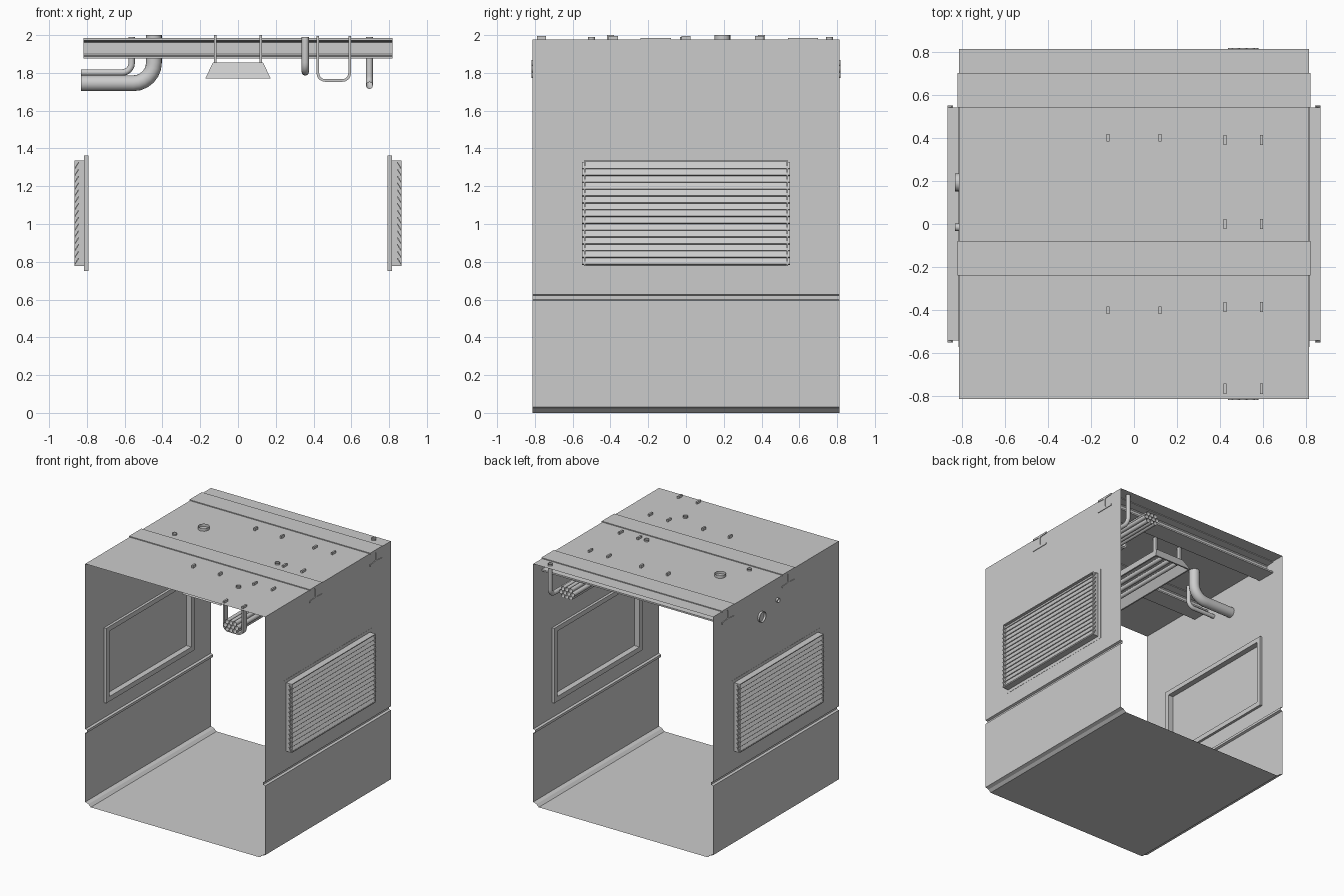
import bpy, bmesh, math
from mathutils import Vector

if "Cube" in bpy.data.objects:
    bpy.data.objects.remove(bpy.data.objects["Cube"])

W, D, CEIL = 0.813, 0.812, 1.977


def finish(name, bm, smooth=False, normals=True):
    bmesh.ops.remove_doubles(bm, verts=bm.verts, dist=1e-5)
    if normals:
        bmesh.ops.recalc_face_normals(bm, faces=bm.faces)
    me = bpy.data.meshes.new(name)
    bm.to_mesh(me)
    bm.free()
    ob = bpy.data.objects.new(name, me)
    bpy.context.collection.objects.link(ob)
    if smooth:
        bpy.ops.object.select_all(action='DESELECT')
        bpy.context.view_layer.objects.active = ob
        ob.select_set(True)
        bpy.ops.object.shade_smooth_by_angle(angle=math.radians(40))
    return ob


def face(bm, pts):
    bm.faces.new([bm.verts.new(p) for p in pts])


def prism(bm, outline, a, b, axis):
    """Extrude a 2D outline: (x,z) along y, or (y,z) along x."""
    def at(p, t):
        return (p[0], t, p[1]) if axis == 'y' else (t, p[0], p[1])
    lo = [bm.verts.new(at(p, a)) for p in outline]
    hi = [bm.verts.new(at(p, b)) for p in outline]
    bm.faces.new(lo)
    bm.faces.new(hi[::-1])
    n = len(outline)
    for i in range(n):
        j = (i + 1) % n
        bm.faces.new((lo[i], lo[j], hi[j], hi[i]))


def loft(bm, loops, cap_first=True, cap_last=True):
    rings = [[bm.verts.new(p) for p in lp] for lp in loops]
    for r, q in zip(rings, rings[1:]):
        n = len(r)
        for i in range(n):
            j = (i + 1) % n
            bm.faces.new((r[i], r[j], q[j], q[i]))
    if cap_first:
        bm.faces.new(rings[0][::-1])
    if cap_last:
        bm.faces.new(rings[-1])


def fillet(pts, r, n=6):
    """Round the inner corners of an open path of right angles."""
    pts = [Vector(p) for p in pts]
    out = [pts[0]]
    for a, b, c in zip(pts, pts[1:], pts[2:]):
        u, v = (a - b).normalized(), (c - b).normalized()
        for i in range(n + 1):
            t = i / n * math.pi / 2
            out.append(b + (u * (1 - math.sin(t)) + v * (1 - math.cos(t))) * r)
    return out + [pts[-1]]


def pipe(name, pts, rad, bend=0.05, sides=16):
    """Open-ended round pipe along a planar path with rounded corners."""
    path = fillet(pts, bend) if len(pts) > 2 else [Vector(p) for p in pts]
    normal = Vector((0, 0, 1))
    if len(pts) > 2:
        p = [Vector(q) for q in pts]
        normal = (p[1] - p[0]).cross(p[2] - p[1]).normalized()
    loops = []
    for i, p in enumerate(path):
        t = (path[min(i + 1, len(path) - 1)] - path[max(i - 1, 0)]).normalized()
        side = t.cross(normal)
        loops.append([p + (side * math.cos(k * math.tau / sides)
                           + normal * math.sin(k * math.tau / sides)) * rad
                      for k in range(sides)])
    bm = bmesh.new()
    loft(bm, loops, False, False)
    return finish(name, bm, True)


def rect_x(x, hy, z0, z1):
    return [(x, -hy, z0), (x, hy, z0), (x, hy, z1), (x, -hy, z1)]


# Floor and ceiling sheets
bm = bmesh.new()
face(bm, [(-.763, -D, 0), (.763, -D, 0), (.763, D, 0), (-.763, D, 0)])
finish("floor", bm, normals=False)
bm = bmesh.new()
face(bm, [(-W, -D, CEIL), (W, -D, CEIL), (W, D, CEIL), (-W, D, CEIL)])
finish("ceiling", bm, normals=False)

HY, Z0, Z1 = .56, .76, 1.352   # vent opening in the wall
for s, side in ((1, "right"), (-1, "left")):
    # Wall sheet with skirting bevel, rail groove and vent opening
    bm = bmesh.new()
    prof = [(.763, 0), (.785, .02), (W, .03), (W, .595), (.795, .601),
            (.795, .621), (W, .627), (W, Z0)]
    for (x0, a), (x1, b) in zip(prof, prof[1:]):
        face(bm, [(s * x0, -D, a), (s * x0, D, a), (s * x1, D, b), (s * x1, -D, b)])
    x = s * W
    face(bm, [(x, -D, Z1), (x, D, Z1), (x, D, CEIL), (x, -D, CEIL)])
    for a, b in ((-D, -HY), (HY, D)):
        face(bm, [(x, a, Z0), (x, b, Z0), (x, b, Z1), (x, a, Z1)])
    finish(side + "_wall", bm)

    # Vent housing: recessed panel, inner trim, outer box
    bm = bmesh.new()
    steps = [(.838, .53, .79, 1.324), (.792, .53, .79, 1.324),
             (.792, .57, .75, 1.362), (.8145, .57, .75, 1.362),
             (.8145, .541, .777, 1.337), (.866, .541, .777, 1.337),
             (.866, .533, .784, 1.33), (.842, .533, .784, 1.33)]
    loft(bm, [rect_x(s * q[0], *q[1:]) for q in steps])
    finish(side + "_vent_housing", bm)

    # Louvre slats
    bm = bmesh.new()
    for i in range(15):
        z = .784 + i * .0362
        out = [(.862, z), (.866, z + .004), (.846, z + .037), (.841, z + .034)]
        prism(bm, [(s * p, q) for p, q in out], -.55, .55, 'y')
    finish(side + "_vent_slats", bm)

# Ceiling I-beams
half = [(.08, 1.984), (.08, 1.971), (.016, 1.967), (.008, 1.96),
        (.008, 1.899), (.016, 1.892), (.08, 1.888), (.08, 1.875)]
for i, y in enumerate((-.16, .62)):
    bm = bmesh.new()
    prism(bm, [(y + a, z) for a, z in half] + [(y - a, z) for a, z in half[::-1]],
          -.818, .818, 'x')
    finish(f"ceiling_beam_{i + 1}", bm)

# Lamp shade, open below
bm = bmesh.new()


def rect_z(hx, hy, z):
    return [(-hx, -hy, z), (hx, -hy, z), (hx, hy, z), (-hx, hy, z)]


loft(bm, [rect_z(.132, .43, 1.856), rect_z(.174, .47, 1.769),
          rect_z(.162, .458, 1.769), rect_z(.122, .42, 1.845)])
finish("lamp_shade", bm)
for i, x in enumerate((-.07, 0, .07)):
    pipe(f"lamp_tube_{i + 1}", [(x, -.43, 1.805), (x, .43, 1.805)], .018, sides=12)

# Lamp hanger straps
bm = bmesh.new()
for x in (-.12, .12):
    for y in (-.4, .4):
        prism(bm, [(x - .007, 1.85), (x + .007, 1.85), (x + .007, 2), (x - .007, 2)],
              y - .018, y + .018, 'y')
finish("lamp_hangers", bm)

# U-shaped cable hangers
cx = .507


def u_path(w, bottom, r):
    return [(p.x, p.z) for p in fillet([(cx - w, 0, 1.995), (cx - w, 0, bottom),
                                        (cx + w, 0, bottom), (cx + w, 0, 1.995)], r, 5)]


bm = bmesh.new()
for y in (-.765, -.385, 0, .39):
    prism(bm, u_path(.091, 1.753, .045) + u_path(.077, 1.767, .031)[::-1],
          y - .024, y + .024, 'y')
finish("cable_hangers", bm)

# Bundle of cable conduits
k = 0
for row, count in enumerate((3, 4, 3)):
    for i in range(count):
        k += 1
        x, z = cx + (i - (count - 1) / 2) * .035, 1.79 + row * .0303
        pipe(f"conduit_{k}", [(x, -.817, z), (x, .817, z)], .0175, sides=12)

# Bent service pipes
pipe("large_pipe", [(-.83, .193, 1.745), (-.445, .193, 1.745), (-.445, .193, 2)], .042, .11)
pipe("small_pipe", [(-.83, -.015, 1.802), (-.563, -.015, 1.802), (-.563, -.015, 1.99)], .017)
pipe("looped_pipe", [(.356, 0, 1.99), (.356, 0, 1.805), (.356, -.5, 1.805),
                     (.356, -.5, 1.99)], .019)
pipe("corner_pipe", [(.696, .76, 1.99), (.696, .76, 1.733), (.696, 0, 1.733)], .018)
